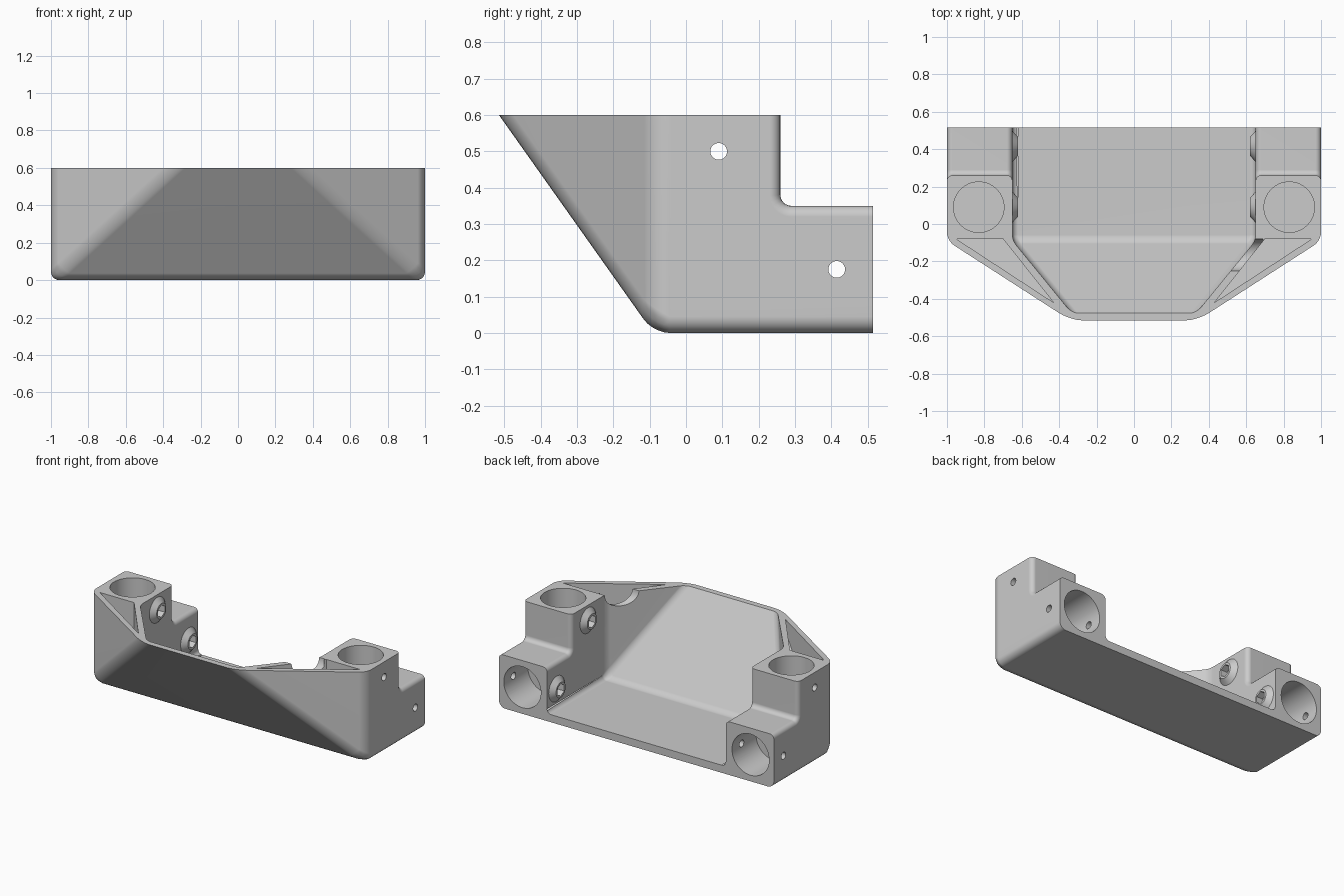
import bpy, bmesh
from math import radians, pi, cos, sin
from mathutils import Matrix, Vector

cube = bpy.data.objects.get("Cube")
if cube:
    bpy.data.objects.remove(cube, do_unlink=True)

BACK, TOP, FLOOR = 0.515, 0.6, 0.05
INNER, AXIS = 0.65, 0.83

grey = bpy.data.materials.new("light_grey_plastic")
grey.use_nodes = True
grey.diffuse_color = (0.6, 0.6, 0.6, 1)
for node in grey.node_tree.nodes:
    if node.type == 'BSDF_PRINCIPLED':
        node.inputs["Base Color"].default_value = (0.6, 0.6, 0.6, 1)
        node.inputs["Roughness"].default_value = 0.6


def make(name, bm):
    bmesh.ops.recalc_face_normals(bm, faces=bm.faces)
    mesh = bpy.data.meshes.new(name)
    bm.to_mesh(mesh)
    bm.free()
    mesh.materials.append(grey)
    ob = bpy.data.objects.new(name, mesh)
    bpy.context.collection.objects.link(ob)
    return ob


def round_edges(bm, rule, radius):
    edges = [e for e in bm.edges if rule(e)]
    bmesh.ops.bevel(bm, geom=edges, offset=radius, segments=5, profile=0.5,
                    affect='EDGES', clamp_overlap=True)


def hull(name, points, rule=None, radius=0.0):
    bm = bmesh.new()
    for p in points:
        bm.verts.new(p)
    bmesh.ops.convex_hull(bm, input=bm.verts[:])
    bmesh.ops.dissolve_limit(bm, angle_limit=radians(1), verts=bm.verts[:], edges=bm.edges[:])
    if rule:
        round_edges(bm, rule, radius)
    return make(name, bm)


def box(name, lo, hi):
    return hull(name, [(x, y, z) for x in (lo[0], hi[0])
                       for y in (lo[1], hi[1]) for z in (lo[2], hi[2])])


def rod(name, start, end, r1, r2=None, sides=48):
    a, b = Vector(start), Vector(end)
    turn = (b - a).to_track_quat('Z', 'Y').to_matrix().to_4x4()
    bm = bmesh.new()
    bmesh.ops.create_cone(bm, cap_ends=True, segments=sides, radius1=r1,
                          radius2=r1 if r2 is None else r2, depth=(b - a).length,
                          matrix=Matrix.Translation((a + b) / 2) @ turn)
    return make(name, bm)


def combine(target, tool, operation='DIFFERENCE'):
    mod = target.modifiers.new("combine", 'BOOLEAN')
    mod.operation, mod.solver, mod.object = operation, 'EXACT', tool
    bpy.ops.object.select_all(action='DESELECT')
    bpy.context.view_layer.objects.active = target
    target.select_set(True)
    bpy.ops.object.modifier_apply(modifier=mod.name)
    bpy.data.objects.remove(tool, do_unlink=True)


def finish(ob):
    bpy.ops.object.select_all(action='DESELECT')
    bpy.context.view_layer.objects.active = ob
    ob.select_set(True)
    bpy.ops.object.shade_smooth_by_angle(angle=radians(30))
    mod = ob.modifiers.new("weighted_normals", 'WEIGHTED_NORMAL')
    mod.keep_sharp = True


def outer_rule(e):
    at_top = all(v.co.z > TOP - 0.01 for v in e.verts)
    at_back = all(v.co.y > BACK - 0.01 for v in e.verts)
    return not (at_top or at_back)


# Outer shell with a raked front and slanted corner faces
pts = []
for s in (-1, 1):
    pts += [(s, BACK, 0), (s, -0.09, 0), (s * 0.34, -0.515, TOP),
            (s, -0.09, TOP), (s, BACK, TOP)]
body = hull("tray_body", pts, outer_rule, 0.045)

# Inner cavity, continued past the top and back
pts = []
for s in (-1, 1):
    pts += [(s * INNER, 0.7, FLOOR), (s * INNER, -0.088, FLOOR),
            (s * 0.275, -0.547, 0.7), (s * INNER, -0.088, 0.7), (s * INNER, 0.7, 0.7)]
combine(body, hull("cavity_cutter", pts, lambda e: True, 0.03))
combine(body, box("back_cutter", (-1.1, 0, 0.1), (1.1, 0.7, 0.7)))


# Stepped socket blocks with a filleted inside corner
def socket_block(s):
    arc = [(0.29 - 0.03 * sin(t * pi / 12), 0.38 - 0.03 * cos(t * pi / 12)) for t in range(7)]
    profile = [(-0.04, 0.09), (BACK, 0.09), (BACK, 0.35), *arc, (0.26, TOP), (-0.04, TOP)]
    bm = bmesh.new()
    face = bm.faces.new([bm.verts.new((s * INNER, y, z)) for y, z in profile])
    new = bmesh.ops.extrude_face_region(bm, geom=[face])["geom"]
    moved = [v for v in new if isinstance(v, bmesh.types.BMVert)]
    bmesh.ops.translate(bm, verts=moved, vec=(s * (1 - INNER), 0, 0))
    bmesh.ops.recalc_face_normals(bm, faces=bm.faces)

    def rim(e):
        a, b = (v.co for v in e.verts)
        mid = (a + b) / 2
        return abs(a.x - b.x) < 0.001 and 0.25 < mid.y < BACK - 0.005 and 0.34 < mid.z < TOP - 0.005
    round_edges(bm, rim, 0.03)
    return make("socket_block", bm)


for s in (-1, 1):
    combine(body, socket_block(s), 'UNION')

BOLTS = [(0.09, 0.5), (0.415, 0.175)]
for s, side in ((-1, "right"), (1, "left")):
    # Hollow triangular corner pocket
    pocket = [(s * x, y, z) for x, y, low in
              ((0.95, -0.08, 0.06), (0.70, -0.08, 0.06), (0.43, -0.42, 0.52)) for z in (low, 0.7)]
    combine(body, hull("pocket_cutter", pocket))
    # Upright and rearward tube sockets
    combine(body, rod("socket_cutter", (s * AXIS, 0.09, 0.35), (s * AXIS, 0.09, 0.7), 0.135, sides=64))
    combine(body, rod("socket_cutter", (s * AXIS, 0.265, 0.175), (s * AXIS, 0.7, 0.175), 0.135, sides=64))
    # Bolt holes and conical bosses with hexagonal recesses
    for (y, z), level in zip(BOLTS, ("upper", "lower")):
        def across(x1, x2, r1, r2=None, sides=32, name="bolt_cutter"):
            return rod(name, (s * x1, y, z), (s * x2, y, z), r1, r2, sides)
        boss = across(INNER + 0.002, 0.62, 0.085, 0.05, 48, f"{side}_{level}_bolt_boss")
        combine(boss, across(0.6, 0.7, 0.04, sides=6))
        finish(boss)
        combine(body, across(0.6, 0.665, 0.04, sides=6))
        combine(body, across(0.6, 1.1, 0.023))

# Rounded notch in the left inner corner wall
combine(body, rod("notch_cutter", (0.45, -0.165, TOP), (0.69, -0.165, TOP), 0.085))
finish(body)
